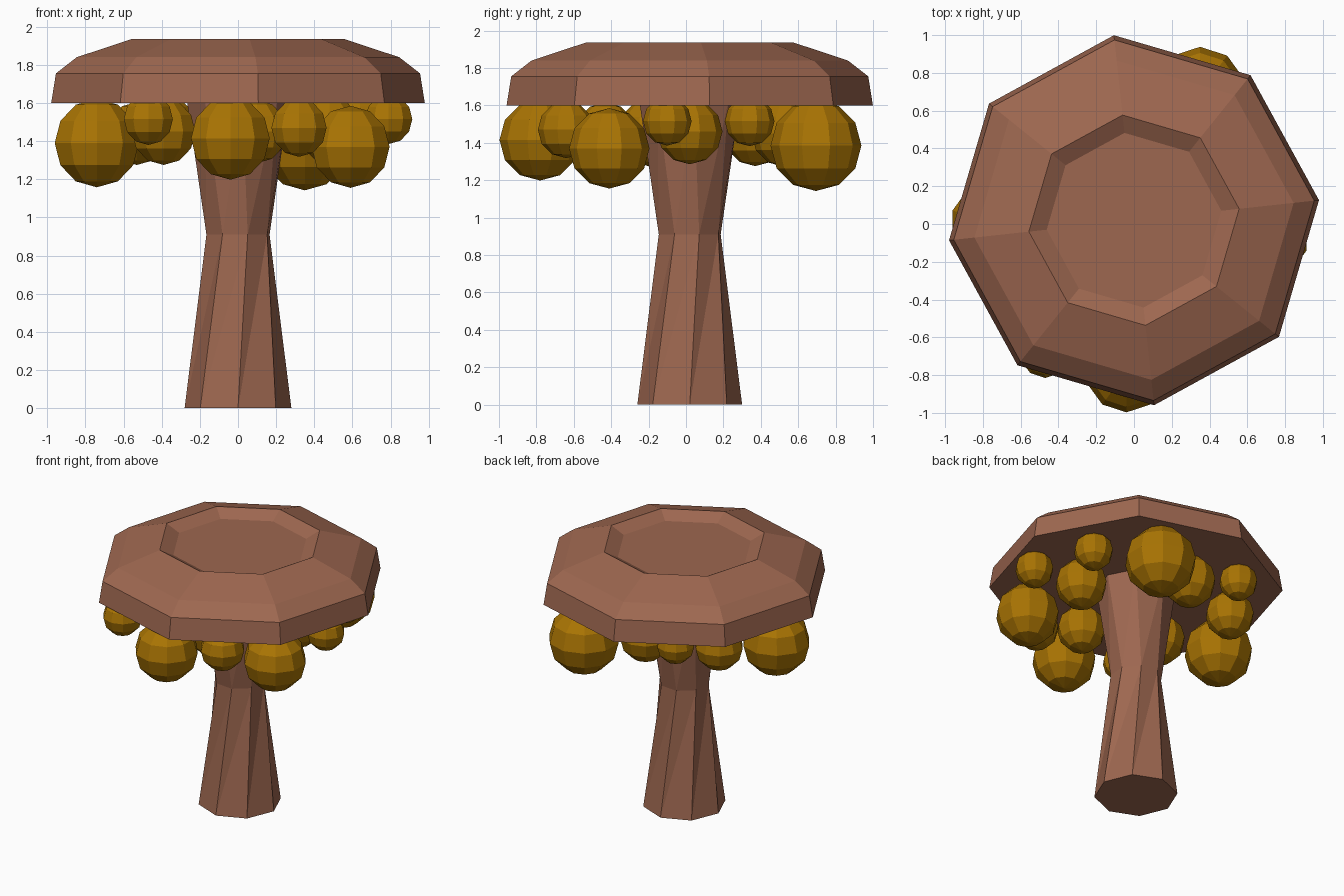
import bpy, bmesh, math

if "Cube" in bpy.data.objects:
    bpy.data.objects.remove(bpy.data.objects["Cube"])


def material(name, rgb):
    m = bpy.data.materials.new(name)
    m.diffuse_color = (*rgb, 1)
    m.use_nodes = True
    m.node_tree.nodes["Principled BSDF"].inputs["Base Color"].default_value = m.diffuse_color
    return m


BROWN = material("warm brown", (0.34, 0.136, 0.08))
MUSTARD = material("mustard", (0.40, 0.175, 0.001))
CY = 0.02  # y of the central axis


def finish(name, bm, mat):
    bmesh.ops.recalc_face_normals(bm, faces=bm.faces)
    me = bpy.data.meshes.new(name)
    bm.to_mesh(me)
    bm.free()
    me.materials.append(mat)
    ob = bpy.data.objects.new(name, me)
    bpy.context.collection.objects.link(ob)
    return ob


def loft(name, rings, mat, sides=8, split=False):
    """Stack polygon rings given as (radius, height, rotation in degrees)."""
    bm = bmesh.new()
    loops = []
    for r, z, rot in rings:
        angles = [math.radians(rot) + math.tau * i / sides for i in range(sides)]
        loops.append([bm.verts.new((r * math.cos(a), CY + r * math.sin(a), z)) for a in angles])
    for lo, hi in zip(loops, loops[1:]):
        for i in range(sides):
            j = (i + 1) % sides
            if split:  # fold twisted sides outwards
                bm.faces.new((lo[i], lo[j], hi[i]))
                bm.faces.new((lo[j], hi[j], hi[i]))
            else:
                bm.faces.new((lo[i], lo[j], hi[j], hi[i]))
    bm.faces.new(loops[0])
    bm.faces.new(loops[-1])
    return finish(name, bm, mat)


# twisted stem
loft("stem", [(0.28, 0, 0), (0.173, 0.91, 62), (0.27, 1.62, 95)], BROWN, split=True)

# octagonal cap with a shallow recess on top
CAP_ROT = 6.2
loft("cap", [(r, z, CAP_ROT) for r, z in (
    (0.985, 1.60), (0.96, 1.755), (0.85, 1.84), (0.56, 1.935), (0.465, 1.885))], BROWN)

# round bulbs hanging below the cap: x, y, z, radius
bulbs = [
    (-0.74, 0.0, 1.39, 0.232), (-0.04, -0.78, 1.415, 0.217),
    (0.59, -0.41, 1.37, 0.215), (0.35, 0.695, 1.385, 0.243),
    (0.32, -0.64, 1.47, 0.152), (0.48, 0.02, 1.46, 0.175),
    (0.10, -0.43, 1.45, 0.165), (-0.04, 0.53, 1.45, 0.18),
    (-0.53, 0.37, 1.44, 0.165), (-0.39, -0.20, 1.45, 0.175),
    (-0.47, -0.68, 1.515, 0.135), (0.79, -0.10, 1.515, 0.13),
    (0.64, 0.34, 1.515, 0.133), (-0.37, 0.65, 1.515, 0.13),
]
for n, (x, y, z, r) in enumerate(bulbs, 1):
    bm = bmesh.new()
    bmesh.ops.create_uvsphere(bm, u_segments=10, v_segments=6, radius=r)
    ob = finish(f"bulb_{n}", bm, MUSTARD)
    ob.location = (x, y, z)
